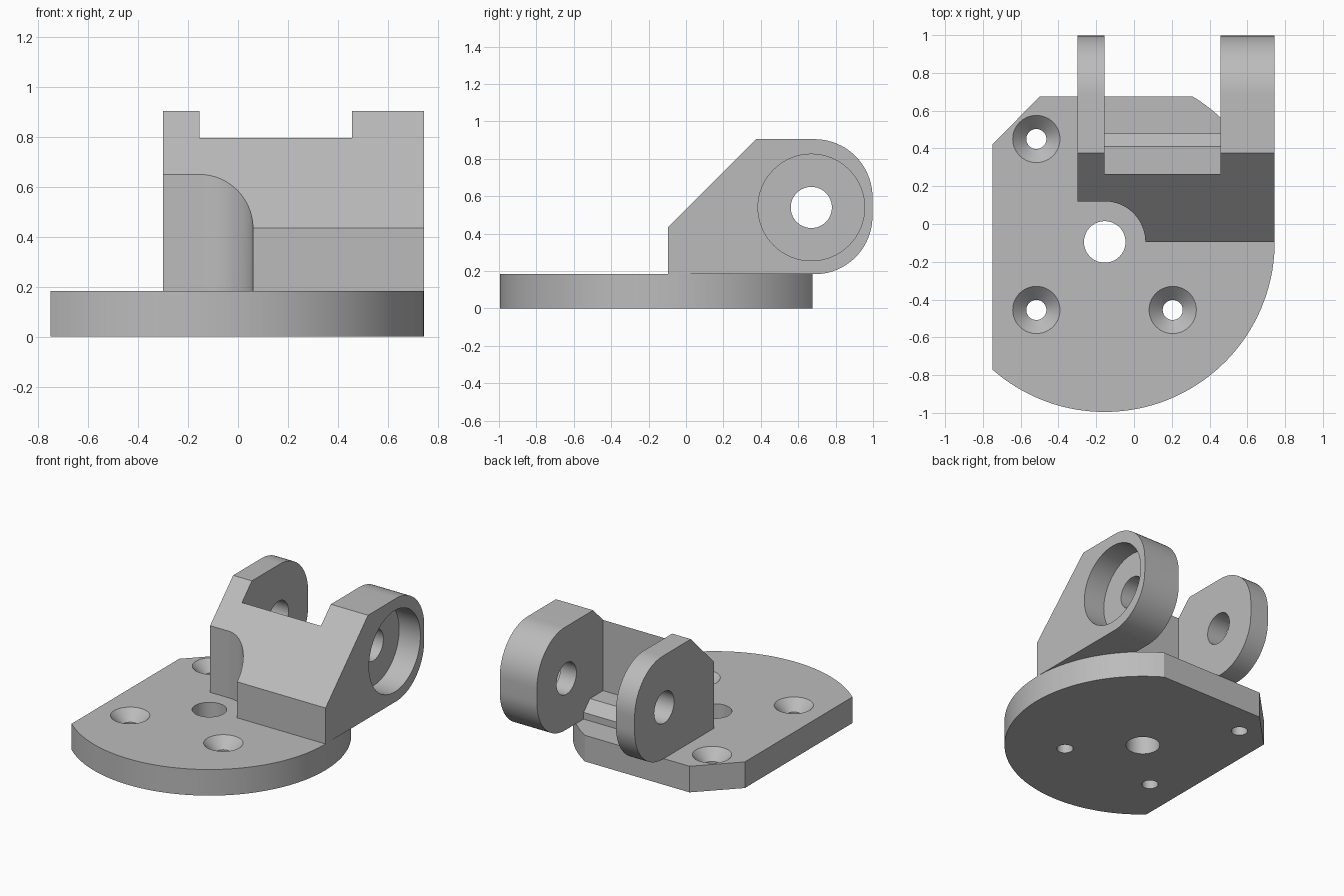
import bpy
import bmesh
from math import sin, cos, pi, radians, atan2

if "Cube" in bpy.data.objects:
    bpy.data.objects.remove(bpy.data.objects["Cube"])

# One flat grey
grey = bpy.data.materials.new("machined grey")
grey.use_nodes = True
colour = (0.5, 0.5, 0.5, 1)
grey.diffuse_color = colour
grey.node_tree.nodes["Principled BSDF"].inputs["Base Color"].default_value = colour


def arc(cx, cy, r, start, end, steps):
    """Points on an arc, angles in radians."""
    angles = [start + (end - start) * i / steps for i in range(steps + 1)]
    return [(cx + r * cos(a), cy + r * sin(a)) for a in angles]


def loft(name, axis, sections):
    """Solid through outlines placed at distances along x or z."""
    bm = bmesh.new()
    rings = []
    for dist, points in sections:
        rings.append([bm.verts.new((dist, p, q) if axis == "x" else (p, q, dist))
                      for p, q in points])
    for a, b in zip(rings, rings[1:]):
        for i in range(len(a)):
            j = (i + 1) % len(a)
            bm.faces.new((a[i], a[j], b[j], b[i]))
    bm.faces.new(rings[0])
    bm.faces.new(rings[-1])
    bmesh.ops.recalc_face_normals(bm, faces=bm.faces)
    mesh = bpy.data.meshes.new(name)
    bm.to_mesh(mesh)
    bm.free()
    mesh.materials.append(grey)
    obj = bpy.data.objects.new(name, mesh)
    bpy.context.collection.objects.link(obj)
    return obj


def prism(name, axis, points, lo, hi):
    return loft(name, axis, [(lo, points), (hi, points)])


def bore(axis, centre, profile):
    """Round cutter from (distance, radius) pairs."""
    return loft("bore_cutter", axis,
                [(d, arc(*centre, r, 0, 2 * pi, 64)[:-1]) for d, r in profile])


def cut(obj, cutters):
    bpy.context.view_layer.objects.active = obj
    for cutter in cutters:
        cutter.hide_render = True
        mod = obj.modifiers.new("cut", "BOOLEAN")
        mod.operation = "DIFFERENCE"
        mod.solver = "EXACT"
        mod.object = cutter
        bpy.ops.object.modifier_apply(modifier=mod.name)
        bpy.data.objects.remove(cutter)
    bpy.ops.object.select_all(action="DESELECT")
    obj.select_set(True)
    bpy.ops.object.shade_smooth_by_angle(angle=radians(25))


# Base plate: a disc with a straight left side, back and chamfered corner
PX, PY, R, TOP = -0.155, -0.095, 0.9, 0.183
LEFT, BACK = -0.75, 0.675
rim_start = atan2(-(R**2 - (LEFT - PX)**2)**0.5, LEFT - PX)
rim_end = atan2(BACK - PY, (R**2 - (BACK - PY)**2)**0.5)
outline = arc(PX, PY, R, rim_start, rim_end, 72) + [(-0.5, BACK), (LEFT, 0.42)]
plate = prism("base_plate", "z", outline, 0, TOP)

# Centre hole and three countersunk screw holes
holes = [bore("z", (PX, PY), [(-0.1, 0.11), (0.3, 0.11)])]
for centre in ((-0.517, 0.45), (-0.517, -0.455), (0.205, -0.455)):
    holes.append(bore("z", centre, [(-0.1, 0.053), (TOP - 0.072, 0.053),
                                    (TOP, 0.125), (0.3, 0.125)]))
cut(plate, holes)

# Clevis bracket: side outline swept across its full width
X0, X1, END, HIGH, ROUND = -0.3, 0.745, 0.997, 0.905, 0.31
side = [(PY, HIGH - 0.47), (PY, TOP)]
side += arc(END - ROUND, TOP + ROUND, ROUND, -pi / 2, 0, 20)
side += arc(END - ROUND, HIGH - ROUND, ROUND, 0, pi / 2, 20)
side += [(0.375, HIGH)]
bracket = prism("clevis_bracket", "x", side, X0, X1)

# Slot between the two arms, with a low stepped ledge
slot = prism("slot_cutter", "x",
             [(0.265, 1.1), (0.265, 0.3), (0.41, 0.3), (0.48, 0.23),
              (0.48, 0.1), (1.1, 0.1), (1.1, 1.1)], -0.155, 0.457)

# Rounded clearance notch around the centre hole
notch = prism("notch_cutter", "z",
              [(-0.4, -0.2), (PX + 0.215, -0.2)]
              + arc(PX, PY, 0.215, 0, pi / 2, 20) + [(-0.4, PY + 0.215)], 0.1, 1.1)

# Pivot hole through both arms, counterbored in the thick arm
pivot = bore("x", (0.67, 0.54), [(-0.5, 0.11), (X1 - 0.165, 0.11),
                                 (X1 - 0.165, 0.285), (0.9, 0.285)])
cut(bracket, [slot, notch, pivot])
